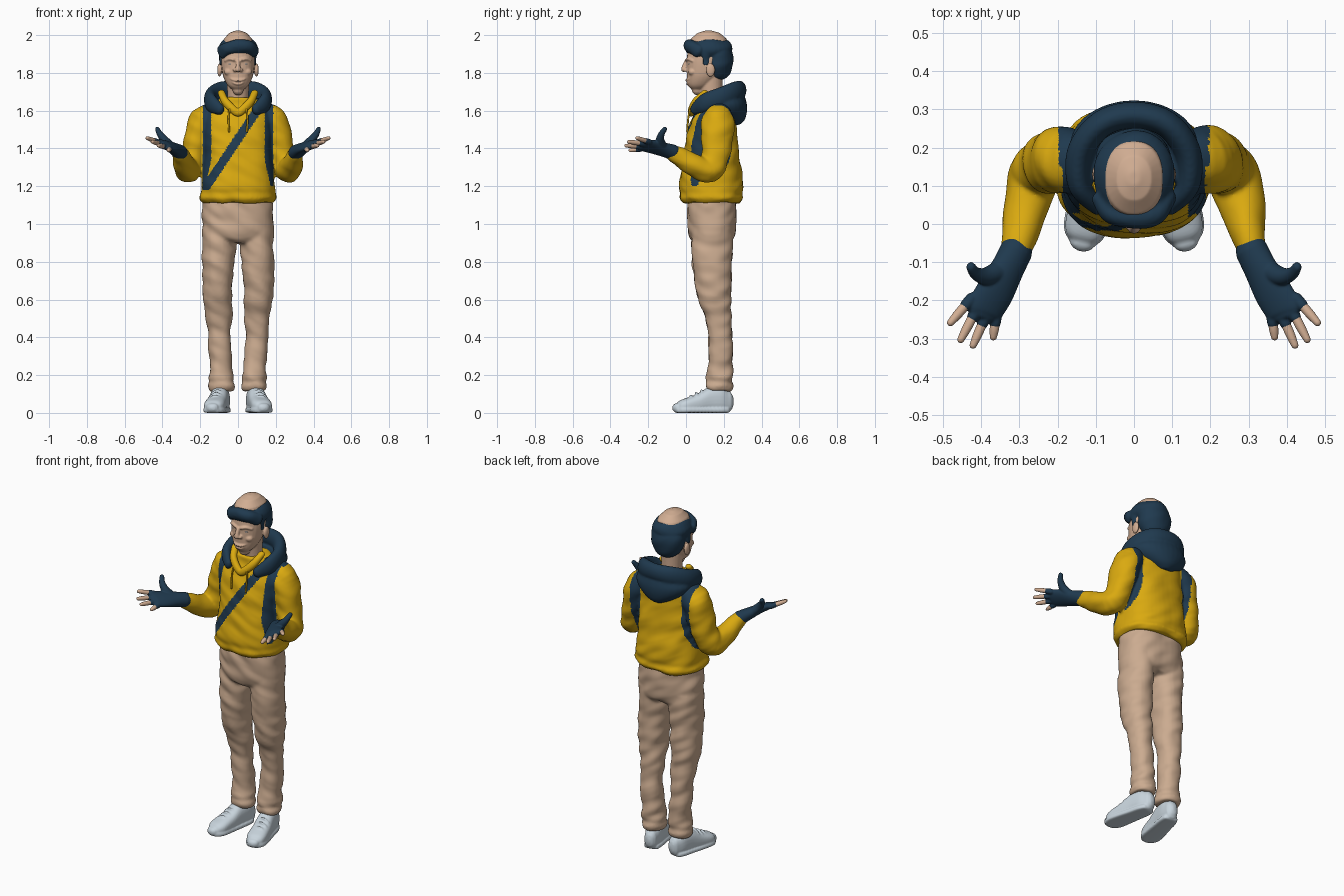
import bpy, bmesh, math
from mathutils import Vector, Matrix, noise


def material(name, rgb):
    m = bpy.data.materials.new(name)
    m.diffuse_color = (*rgb, 1)
    return m


YELLOW = material("mustard yellow", (0.70, 0.40, 0.005))
NAVY = material("dark navy", (0.014, 0.042, 0.078))
BEIGE = material("beige cloth", (0.60, 0.41, 0.28))
SKIN = material("skin", (0.64, 0.42, 0.29))
PALE = material("pale grey", (0.58, 0.66, 0.72))


def spline(pts, steps=5):
    """Catmull-Rom interpolation of tuples."""
    out = []
    for i in range(len(pts) - 1):
        a, b, c, d = pts[max(i - 1, 0)], pts[i], pts[i + 1], pts[min(i + 2, len(pts) - 1)]
        for k in range(steps):
            t = k / steps
            out.append([0.5 * (2 * q + (r - p) * t + (2 * p - 5 * q + 4 * r - s) * t * t
                               + (3 * q - p - 3 * r + s) * t ** 3) for p, q, r, s in zip(a, b, c, d)])
    return out + [list(pts[-1])]


def sweep(bm, pts, ref=(1, 0, 0), axis=None, sq=2, n=28, cap=False):
    """Closed skin through points (x, y, z, radius_u, radius_v)."""
    R, frames = spline(pts), []
    for i, p in enumerate(R):
        t = Vector(axis) if axis else Vector(R[min(i + 1, len(R) - 1)][:3]) - Vector(R[max(i - 1, 0)][:3])
        frames.append((Vector(p[:3]), t.normalized(), p[3], p[4]))
    if cap:  # rounded ends
        def end(f, sign):
            c, t, ru, rv = f
            h = min(ru, rv)
            return [(c + t * sign * h * math.sin(a), t, ru * math.cos(a), rv * math.cos(a)) for a in (0.5, 1.0, 1.4)]
        frames = end(frames[0], -1)[::-1] + frames + end(frames[-1], 1)
    rings = []
    for c, t, ru, rv in frames:
        u = Vector(ref)
        u = (u - t * u.dot(t)).normalized()
        v = t.cross(u)
        ring = []
        for k in range(n):
            a = 2 * math.pi * k / n
            ca, sa = math.cos(a), math.sin(a)
            ring.append(bm.verts.new(c + u * ru * math.copysign(abs(ca) ** (2 / sq), ca)
                                     + v * rv * math.copysign(abs(sa) ** (2 / sq), sa)))
        rings.append(ring)
    for r0, r1 in zip(rings, rings[1:]):
        for k in range(n):
            bm.faces.new((r0[k], r0[(k + 1) % n], r1[(k + 1) % n], r1[k]))
    bm.faces.new(rings[0][::-1])
    bm.faces.new(rings[-1])


def ball(bm, c, r):
    bmesh.ops.create_uvsphere(bm, u_segments=28, v_segments=18, radius=1,
                              matrix=Matrix.Translation(c) @ Matrix.Diagonal((*r, 1)))


def side(pts, s):
    return [(s * p[0], *p[1:]) for p in pts]


def both(pts):
    """Extend a path that ends on x = 0 with its mirror image."""
    return pts + side(pts[-2::-1], -1)


def finish(name, bm, mats, voxel=0, smooth=4, folds=0, rule=None):
    """Fuse the pieces into one smooth skin and colour it."""
    bmesh.ops.recalc_face_normals(bm, faces=bm.faces)
    me = bpy.data.meshes.new(name)
    bm.to_mesh(me)
    bm.free()
    ob = bpy.data.objects.new(name, me)
    bpy.context.collection.objects.link(ob)
    if voxel:
        m = ob.modifiers.new("fuse", "REMESH")
        m.mode, m.voxel_size = "VOXEL", voxel
        m = ob.modifiers.new("soften", "SMOOTH")
        m.factor, m.iterations = 0.5, smooth
        me = bpy.data.meshes.new_from_object(ob.evaluated_get(bpy.context.evaluated_depsgraph_get()))
        ob.modifiers.clear()
        ob.data = me
    me.materials.clear()
    for m in mats:
        me.materials.append(m)
    if folds:  # soft cloth folds
        shift = [v.normal * folds * noise.noise(Vector((v.co.x * 9, v.co.y * 9, v.co.z * 17 + v.co.x * 8)))
                 for v in me.vertices]
        for v, d in zip(me.vertices, shift):
            v.co += d
    for p in me.polygons:
        p.use_smooth = True
        p.material_index = rule(p.center, p.normal) if rule else 0
    return ob


UP = (0, 0, 1)

# hoodie: torso and sleeves, straps coloured by position
bm = bmesh.new()
sweep(bm, [(0, .135, 1.112, .185, .15), (0, .135, 1.135, .203, .168), (0, .133, 1.165, .197, .164),
           (0, .133, 1.21, .196, .168), (0, .135, 1.35, .182, .15), (0, .138, 1.5, .185, .128),
           (0, .15, 1.58, .175, .112), (0, .155, 1.63, .135, .095), (0, .14, 1.67, .09, .075)],
      axis=UP, sq=2.5, n=48)
for s in (1, -1):
    sweep(bm, side([(.12, .16, 1.565, .07, .075), (.18, .168, 1.545, .08, .088), (.212, .165, 1.46, .074, .083),
                    (.235, .155, 1.36, .068, .075), (.262, .125, 1.288, .068, .07), (.283, .04, 1.312, .058, .058),
                    (.302, -.045, 1.36, .044, .05), (.31, -.08, 1.382, .038, .04)], s), cap=True)


def straps(c, n):
    x, z = abs(c.x), c.z
    if c.y < .1 and n.y < 0 and abs((c.x - .1) * .832 - (z - 1.6) * .555) < .023 and x < .188 and 1.18 < z < 1.64:
        return 1
    if c.y < .15:
        return int(z > 1.2 and .142 + max(0, 1.34 - z) * .22 < x < .188)
    return int(z > 1.25 and .138 + max(0, 1.47 - z) ** 2 * 1.1 < x < .196)


finish("hoodie", bm, [YELLOW, NAVY], .007, folds=.008, rule=straps)

# hood lying on the back
bm = bmesh.new()
sweep(bm, both([(.095, .045, 1.605, .03, .022), (.142, .10, 1.64, .05, .03), (.14, .19, 1.67, .055, .035),
                (.085, .262, 1.70, .055, .035), (0, .285, 1.708, .05, .035)]), ref=UP, cap=True)
sweep(bm, [(0, .255, 1.525, .03, .03), (0, .24, 1.55, .085, .07), (0, .215, 1.59, .145, .107),
           (0, .205, 1.63, .168, .118), (0, .2, 1.665, .155, .115)], axis=UP)
finish("hood", bm, [NAVY], .007)

# collar and drawstrings
bm = bmesh.new()
sweep(bm, both([(.088, .10, 1.695, .016, .02), (.068, .055, 1.65, .022, .02), (.03, .032, 1.61, .022, .02),
                (0, .027, 1.59, .022, .018)]), ref=UP, cap=True)
finish("collar", bm, [YELLOW], .005)
bm = bmesh.new()
for s in (1, -1):
    sweep(bm, side([(.045, .022, 1.615, .005, .005), (.05, .012, 1.56, .005, .005), (.047, .006, 1.49, .005, .005)], s),
          n=8, cap=True)
finish("drawstrings", bm, [YELLOW])

# trousers
bm = bmesh.new()
sweep(bm, [(0, .137, 1.16, .178, .125), (0, .137, 1.08, .187, .128), (0, .137, 1.0, .19, .128),
           (0, .138, .93, .188, .118), (0, .138, .9, .165, .09)], axis=UP, sq=2.5, n=40)
for s in (1, -1):
    sweep(bm, side([(.1, .14, .98, .088, .11), (.1025, .137, .82, .086, .106), (.108, .15, .62, .077, .09),
                    (.1, .17, .5, .067, .068), (.097, .184, .36, .06, .063), (.088, .18, .23, .06, .065),
                    (.087, .178, .19, .066, .07), (.086, .178, .165, .061, .066), (.086, .177, .142, .068, .072),
                    (.086, .177, .115, .06, .062)], s), axis=UP, sq=2.2)
finish("trousers", bm, [BEIGE], .008, folds=.01)

# shoes with soles and laces
outline = [(.08, .215, .038, .12), (.088, .18, .046, .14), (.1, .12, .049, .135), (.113, .06, .053, .1),
           (.125, .0, .055, .078), (.132, -.03, .047, .066), (.135, -.046, .034, .052)]
for s, label in ((1, "left"), (-1, "right")):
    bm = bmesh.new()
    d = (s * .05, -.22, 0)
    sweep(bm, side([(x, y, h / 2, w, h / 2) for x, y, w, h in outline], s), axis=d, sq=2.5, cap=True)
    sweep(bm, side([(x, y, .015, w + .004, .015) for x, y, w, h in outline], s), axis=d, sq=4, cap=True)
    for k in range(3):
        x, y, z = .109 + .006 * k, .085 - .028 * k, .118 - .014 * k
        sweep(bm, side([(x - .033, y, z - .018, .006, .006), (x, y - .004, z + .002, .006, .006),
                        (x + .033, y, z - .018, .006, .006)], s), ref=UP, n=8, cap=True)
    for v in bm.verts:
        v.co.z = max(v.co.z, 0)
    finish(label + "_shoe", bm, [PALE], .005, smooth=2)

# head, neck, ears and facial features
bm = bmesh.new()
sweep(bm, [(0, .06, 1.712, .03, .03), (0, .072, 1.735, .056, .062), (0, .09, 1.78, .078, .085),
           (0, .1, 1.83, .087, .096), (0, .11, 1.88, .09, .105), (0, .12, 1.94, .085, .108)],
      axis=UP, sq=2.2, cap=True)
sweep(bm, [(0, .145, 1.57, .065, .062), (0, .135, 1.66, .056, .058), (0, .13, 1.78, .062, .065)], axis=UP)
sweep(bm, [(0, .002, 1.862, .01, .01), (0, -.008, 1.838, .012, .012), (0, -.012, 1.818, .016, .014)], cap=True)
sweep(bm, both([(.046, .032, 1.777, .006, .008), (.026, .01, 1.764, .006, .008), (0, .003, 1.76, .006, .008)]),
      ref=UP, cap=True)  # upper lip
sweep(bm, both([(.042, .034, 1.766, .005, .008), (.024, .014, 1.748, .006, .008), (0, .008, 1.742, .007, .008)]),
      ref=UP, cap=True)  # lower lip
for s in (1, -1):
    ball(bm, (s * .098, .13, 1.815), (.012, .024, .036))
    ball(bm, (s * .016, -.002, 1.815), (.011, .012, .01))
    ball(bm, (s * .048, .034, 1.805), (.026, .022, .02))
    sweep(bm, side([(.018, .004, 1.868, .008, .01), (.042, .014, 1.874, .008, .01), (.066, .036, 1.864, .007, .01)], s),
          ref=UP, cap=True)  # brow
finish("head", bm, [SKIN], .0045, smooth=3)
bm = bmesh.new()
for s in (1, -1):
    ball(bm, (s * .038, .022, 1.847), (.014, .011, .006))
finish("eyes", bm, [PALE])

# hair: cap, back of head and swept fringe
bm = bmesh.new()
ball(bm, (0, .125, 1.925), (.106, .122, .074))
ball(bm, (0, .172, 1.87), (.1, .08, .112))
sweep(bm, [(-.088, .06, 1.91, .04, .022), (-.055, .025, 1.93, .035, .03), (0, .018, 1.94, .035, .03),
           (.055, .028, 1.94, .033, .03), (.088, .065, 1.915, .035, .022)], ref=UP, cap=True)
for s in (1, -1):
    sweep(bm, side([(.09, .105, 1.91, .012, .025), (.09, .105, 1.845, .007, .016)], s), cap=True)
finish("hair", bm, [NAVY], .006, folds=.006)

# fingerless gloves and bare fingertips, palms up
fingers = [((.425, -.195, 1.434), (.48, -.258, 1.455)), ((.41, -.22, 1.424), (.453, -.302, 1.435)),
           ((.387, -.238, 1.41), (.421, -.317, 1.415)), ((.362, -.245, 1.397), (.368, -.295, 1.39))]
for s, label in ((1, "left"), (-1, "right")):
    glove, tips = bmesh.new(), bmesh.new()
    wide = (s * .075, .06, .045)
    sweep(glove, side([(.308, -.07, 1.38, .044, .04), (.33, -.115, 1.393, .046, .034), (.362, -.175, 1.409, .054, .026),
                       (.39, -.222, 1.418, .053, .021), (.396, -.235, 1.42, .046, .016)], s), ref=wide, cap=True)
    sweep(glove, side([(.345, -.12, 1.4, .03, .026), (.385, -.137, 1.44, .024, .023), (.413, -.13, 1.475, .017, .017),
                       (.427, -.112, 1.503, .012, .013)], s), ref=wide, cap=True)  # thumb
    for a, b in fingers:
        a, b = Vector(a), Vector(b)
        m = a.lerp(b, .28)
        sweep(glove, side([(*a, .016, .016), (*m, .0155, .0155)], s), ref=UP, n=14, cap=True)
        sweep(tips, side([(*a, .012, .012), (*a.lerp(b, .6), .0125, .0125), (*b, .0095, .0095)], s), ref=UP, n=14, cap=True)
    finish(label + "_glove", glove, [NAVY], .004, smooth=3)
    finish(label + "_fingers", tips, [SKIN])
